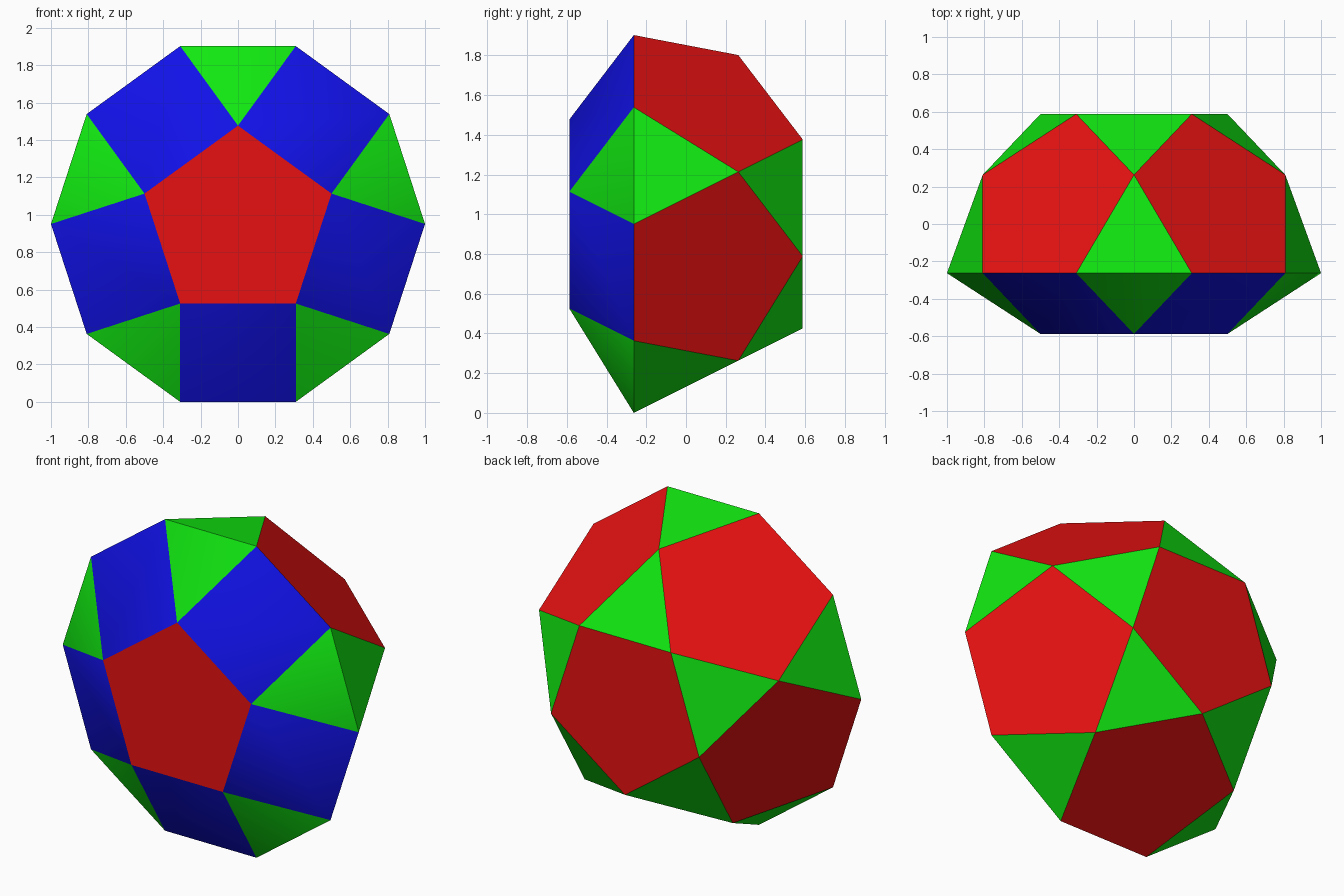
import bpy, bmesh, math

cube = bpy.data.objects.get("Cube")
if cube:
    bpy.data.objects.remove(cube, do_unlink=True)


def make_material(name, rgb):
    mat = bpy.data.materials.new(name)
    mat.use_nodes = True
    mat.diffuse_color = (*rgb, 1)
    mat.node_tree.nodes["Principled BSDF"].inputs["Base Color"].default_value = (*rgb, 1)
    return mat


materials = [make_material("red", (0.8, 0.0056, 0.0056)),
             make_material("green", (0.0056, 0.8, 0.0056)),
             make_material("blue", (0.0056, 0.0056, 0.8))]
RED, GREEN, BLUE = range(3)

# Proportions for a decagon of radius 1, with the axis along y
edge = 2 * math.sin(math.radians(18))
r_small = edge / (2 * math.sin(math.radians(36)))    # end pentagons
r_mid = math.sqrt(1 - r_small ** 2)                  # middle ring of the rotunda
h_cupola, h_rotunda = r_small * edge, r_mid
y_front = -(h_cupola + h_rotunda) / 2
y_rim = y_front + h_cupola
y_mid = y_rim + r_small
y_back = -y_front
z_axis = math.cos(math.radians(18))

bm = bmesh.new()


def ring(count, radius, y, start):
    """Ring of vertices around the y axis, starting at an angle in degrees."""
    points = []
    for k in range(count):
        a = math.radians(start) + 2 * math.pi * k / count
        points.append(bm.verts.new((radius * math.cos(a), y, z_axis + radius * math.sin(a))))
    return points


def face(colour, *verts):
    bm.faces.new(verts).material_index = colour


front = ring(5, r_small, y_front, 90)
rim = ring(10, 1, y_rim, 72)
mid = ring(5, r_mid, y_mid, 90)
back = ring(5, r_small, y_back, 126)

# End pentagons
face(RED, *front)
face(RED, *back)

for k in range(5):
    n = (k + 1) % 5
    a, b, c = rim[2 * k], rim[2 * k + 1], rim[2 * n]
    # Front cupola: triangle and square
    face(GREEN, a, b, front[k])
    face(BLUE, b, c, front[n], front[k])
    # Back rotunda: rim triangle, pentagon and back triangle
    face(GREEN, a, b, mid[k])
    face(RED, b, c, mid[n], back[k], mid[k])
    face(GREEN, mid[k], back[k], back[k - 1])

bmesh.ops.recalc_face_normals(bm, faces=bm.faces[:])
mesh = bpy.data.meshes.new("cupola_rotunda")
bm.to_mesh(mesh)
bm.free()
for mat in materials:
    mesh.materials.append(mat)

solid = bpy.data.objects.new("cupola_rotunda", mesh)
bpy.context.collection.objects.link(solid)

# Soften only the shallow edges of the cupola
bpy.ops.object.select_all(action='DESELECT')
solid.select_set(True)
bpy.context.view_layer.objects.active = solid
bpy.ops.object.shade_smooth_by_angle(angle=math.radians(30))
